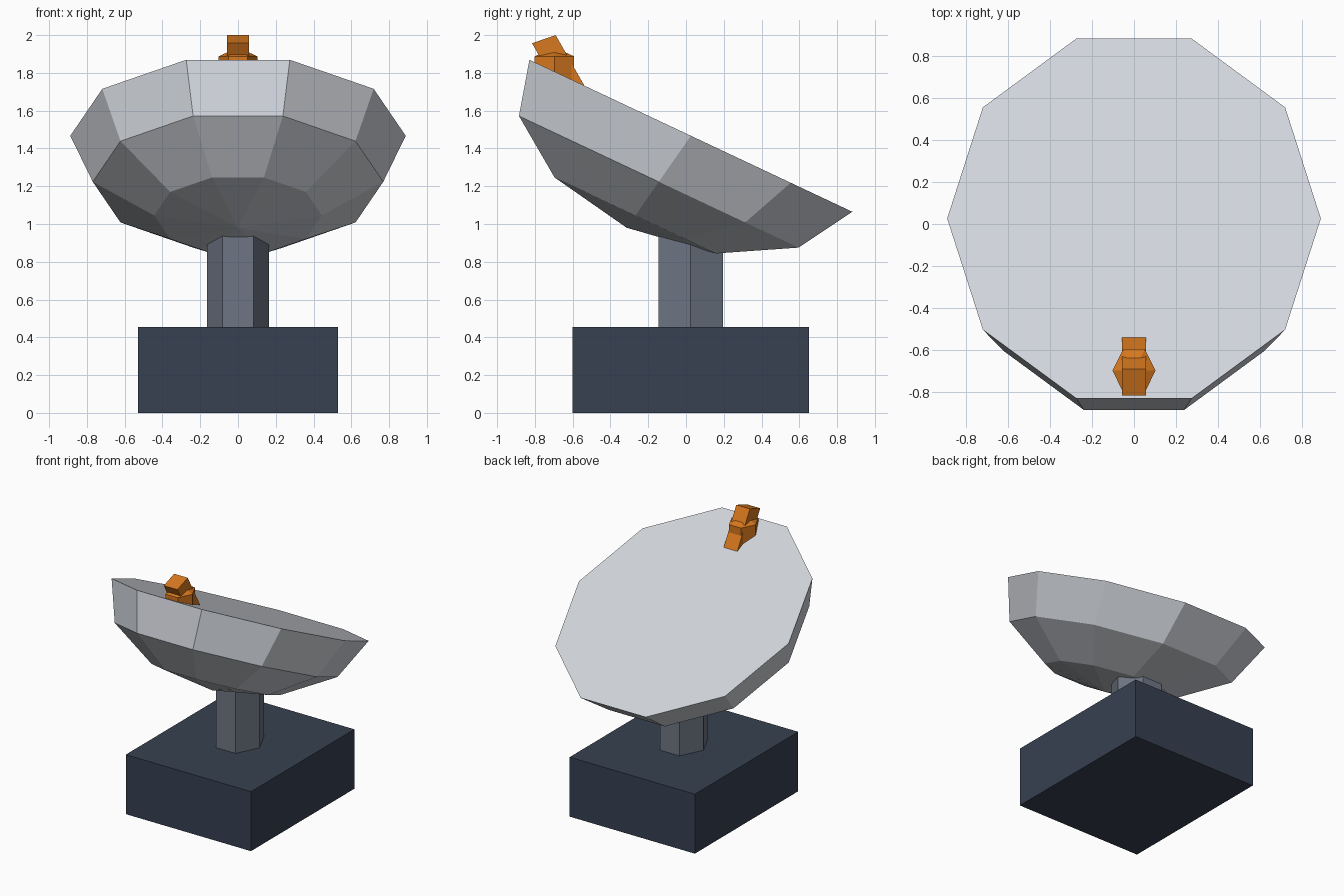
import bpy, bmesh
from math import sin, cos, pi, radians
from mathutils import Matrix, Vector

default = bpy.data.objects.get("Cube")
if default:
    bpy.data.objects.remove(default, do_unlink=True)


def material(name, rgb):
    """Flat material from 8-bit sRGB values."""
    lin = [((c / 255 + 0.055) / 1.055) ** 2.4 for c in rgb] + [1.0]
    mat = bpy.data.materials.new(name)
    mat.use_nodes = True
    mat.diffuse_color = lin
    mat.node_tree.nodes["Principled BSDF"].inputs["Base Color"].default_value = lin
    return mat


def frame(u, v, w, origin):
    """Affine frame from three axis vectors and an origin."""
    m = Matrix((u, v, w)).transposed().to_4x4()
    m.translation = Vector(origin)
    return m


def finish(bm, name, mat, matrix):
    bm.transform(matrix)
    bmesh.ops.recalc_face_normals(bm, faces=bm.faces)
    mesh = bpy.data.meshes.new(name)
    bm.to_mesh(mesh)
    bm.free()
    mesh.materials.append(mat)
    obj = bpy.data.objects.new(name, mesh)
    bpy.context.scene.collection.objects.link(obj)


def box(name, mat, matrix):
    bm = bmesh.new()
    bmesh.ops.create_cube(bm, size=1)
    finish(bm, name, mat, matrix)


def turned(name, mat, sides, profile, matrix):
    """Closed faceted solid from (radius, height) pairs; radius 0 is a tip."""
    bm = bmesh.new()
    rings = []
    for r, z in profile:
        n = sides if r else 1
        rings.append([bm.verts.new((r * cos(2 * pi * i / sides), r * sin(2 * pi * i / sides), z))
                      for i in range(n)])
    for a, b in zip(rings, rings[1:]):
        for i in range(sides):
            j = (i + 1) % sides
            if len(b) == 1:
                bm.faces.new((a[i], a[j], b[0]))
            else:
                bm.faces.new((a[i], a[j], b[j], b[i]))
    for ring in (rings[0], rings[-1]):
        if len(ring) > 1:
            bm.faces.new(ring)
    finish(bm, name, mat, matrix)


light_grey = material("light grey", (209, 213, 219))
mid_grey = material("blue grey", (110, 118, 132))
slate = material("dark slate", (55, 65, 81))
orange = material("orange", (215, 120, 30))

# Base block
box("base", slate, frame((1.06, 0, 0), (0, 1.25, 0), (0, 0, 0.455), (0, 0.025, 0.2275)))

# Six-sided column, slightly deeper than wide
turned("column", mid_grey, 6, [(1, 0.455), (1, 1.12)],
       frame((0.165, 0, 0), (0, 0.198, 0), (0, 0, 1), (0, 0.025, 0)))

# Ten-sided bowl with a flat face, leaning back
bowl = [(cos(radians(a)), sin(radians(a))) for a in (0, 30, 60)] + [(0, 1)]
turned("dish", light_grey, 10, bowl,
       frame((0.888, 0, 0), (0, -0.899, 0.423), (0, -0.34, -0.487), (0, 0.026, 1.467)))

# Receiver housing with a shallow pointed top
turned("receiver_housing", orange, 6, [(1, 1.70), (1, 1.888), (0, 1.935)],
       frame((0.102, 0, 0), (0, 0.12, 0), (0, 0, 1), (0, -0.697, 0)))

# Slanted receiver bar passing through the housing
across, along = Vector((0, 0.125, 0.043)), Vector((0, 0.19, -0.335))
corner = Vector((0, -0.815, 1.957))
box("receiver_bar", orange,
    frame((0.115, 0, 0), across, along, corner + (across + along) / 2))
